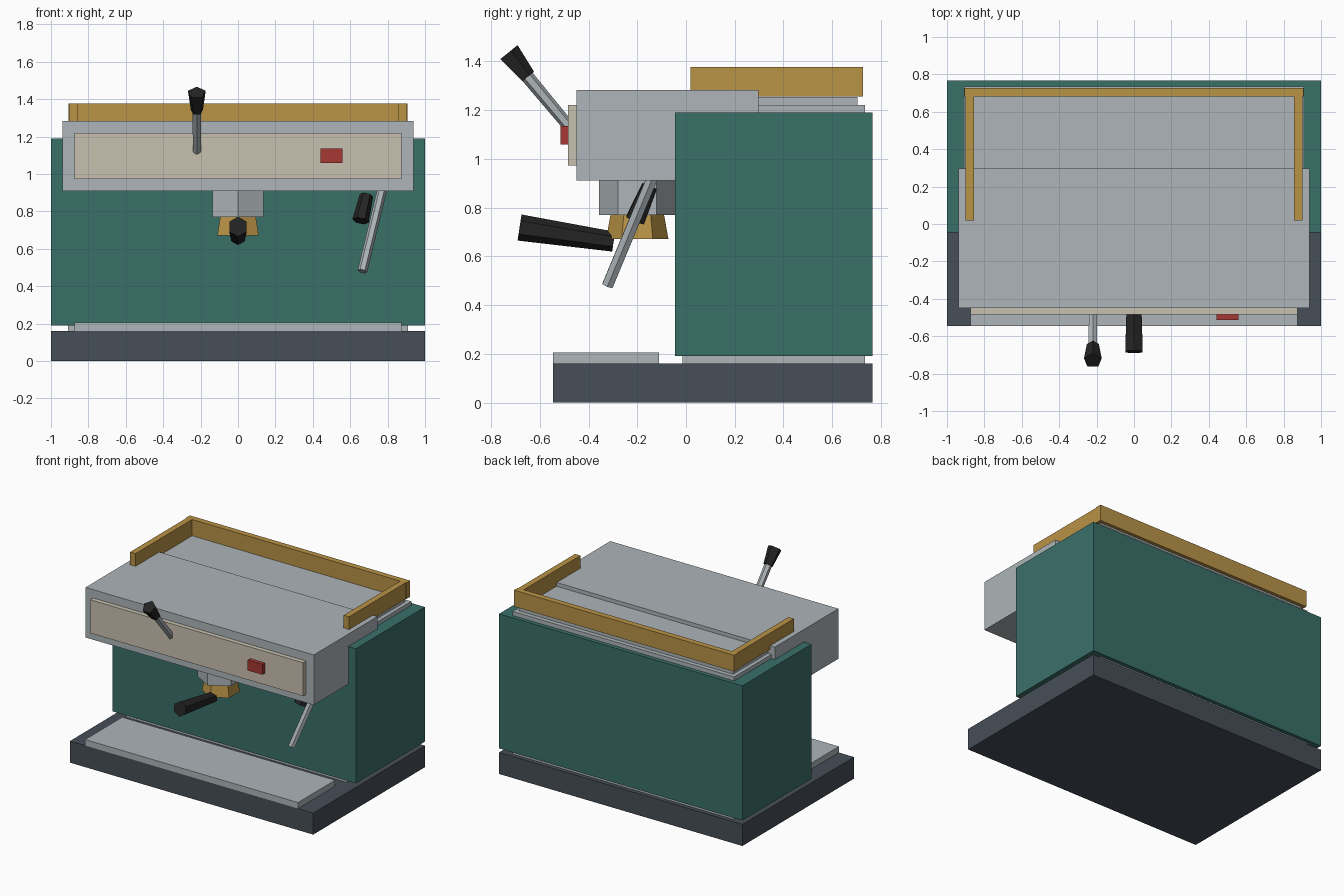
import bpy
import math
from mathutils import Vector, Matrix

cube = bpy.data.objects.get("Cube")
if cube:
    bpy.data.objects.remove(cube, do_unlink=True)


def material(name, rgb):
    def linear(c):
        c /= 255
        return c / 12.92 if c < 0.04045 else ((c + 0.055) / 1.055) ** 2.4
    colour = [linear(c) for c in rgb] + [1]
    mat = bpy.data.materials.new(name)
    mat.use_nodes = True
    mat.diffuse_color = colour
    mat.node_tree.nodes["Principled BSDF"].inputs["Base Color"].default_value = colour
    return mat


steel = material("brushed_steel", (173, 181, 184))
green = material("enamel_green", (58, 112, 105))
slate = material("dark_slate", (70, 78, 87))
brass = material("warm_brass", (185, 147, 70))
cream = material("cream_panel", (201, 193, 177))
red = material("switch_red", (166, 57, 51))
black = material("grip_black", (36, 36, 36))


def finish(name, mat):
    obj = bpy.context.object
    obj.name = name
    obj.data.materials.append(mat)
    return obj


def box(name, mat, x, y, z):
    """Box from (min, max) ranges on each axis."""
    bpy.ops.mesh.primitive_cube_add(size=1)
    obj = finish(name, mat)
    ranges = (x, y, z)
    size = Vector([b - a for a, b in ranges])
    centre = Vector([(a + b) / 2 for a, b in ranges])
    obj.data.transform(Matrix.Translation(centre) @ Matrix.Diagonal(size).to_4x4())
    return obj


def rod(name, mat, start, end, r_start, r_end, sides=6, up=(0, 0, 1)):
    """Tapered prism between two points, with one corner facing up."""
    start, end = Vector(start), Vector(end)
    bpy.ops.mesh.primitive_cone_add(vertices=sides, radius1=r_start, radius2=r_end,
                                    depth=(end - start).length)
    obj = finish(name, mat)
    axis = (end - start).normalized()
    side = Vector(up).cross(axis).normalized()
    corner = axis.cross(side)
    turn = Matrix((-side, corner, axis)).transposed()
    if turn.determinant() < 0:
        turn = Matrix((side, corner, axis)).transposed()
    obj.data.transform(Matrix.Translation((start + end) / 2) @ turn.to_4x4())
    return obj


# Base, drip tray and main body
box("base", slate, (-1, 1), (-0.545, 0.766), (0, 0.16))
box("drip_tray", steel, (-0.875, 0.875), (-0.545, -0.11), (0.16, 0.205))
box("lower_spacer", steel, (-0.91, 0.91), (-0.015, 0.735), (0.16, 0.19))
box("body", green, (-1, 1), (-0.045, 0.766), (0.19, 1.19))

# Head and cup warmer
box("head", steel, (-0.938, 0.938), (-0.45, 0.297), (0.91, 1.282))
box("upper_spacer", steel, (-0.91, 0.91), (0.1, 0.735), (1.19, 1.22))
box("warmer_plate", steel, (-0.88, 0.88), (0.1, 0.703), (1.22, 1.254))
box("rail_back", brass, (-0.905, 0.905), (0.683, 0.727), (1.255, 1.376))
for name, s in (("rail_left", 1), ("rail_right", -1)):
    box(name, brass, sorted((s * 0.855, s * 0.9)), (0.018, 0.683), (1.255, 1.376))

# Front panel and switch
box("front_panel", cream, (-0.875, 0.875), (-0.484, -0.45), (0.972, 1.22))
box("power_switch", red, (0.44, 0.56), (-0.514, -0.484), (1.058, 1.135))

# Brewing group with its filter holder
rod("group_head", steel, (0, -0.2, 0.77), (0, -0.2, 0.92), 0.158, 0.158, up=(0, -1, 0))
rod("filter_holder", brass, (0, -0.2, 0.67), (0, -0.2, 0.77), 0.128, 0.11, up=(0, -1, 0))
rod("holder_handle", black, (0, -0.297, 0.66), (0, -0.683, 0.718), 0.041, 0.054)

# Control lever
rod("lever_stem", steel, (-0.22, -0.47, 1.12), (-0.22, -0.655, 1.342), 0.024, 0.027)
rod("lever_knob", black, (-0.22, -0.65, 1.336), (-0.22, -0.73, 1.435), 0.034, 0.05, sides=5)

# Steam wand and its grip
rod("steam_wand", steel, (0.773, -0.137, 0.925), (0.665, -0.322, 0.48), 0.026, 0.026)
rod("wand_grip", black, (0.687, -0.15, 0.885), (0.655, -0.208, 0.75), 0.036, 0.045)
